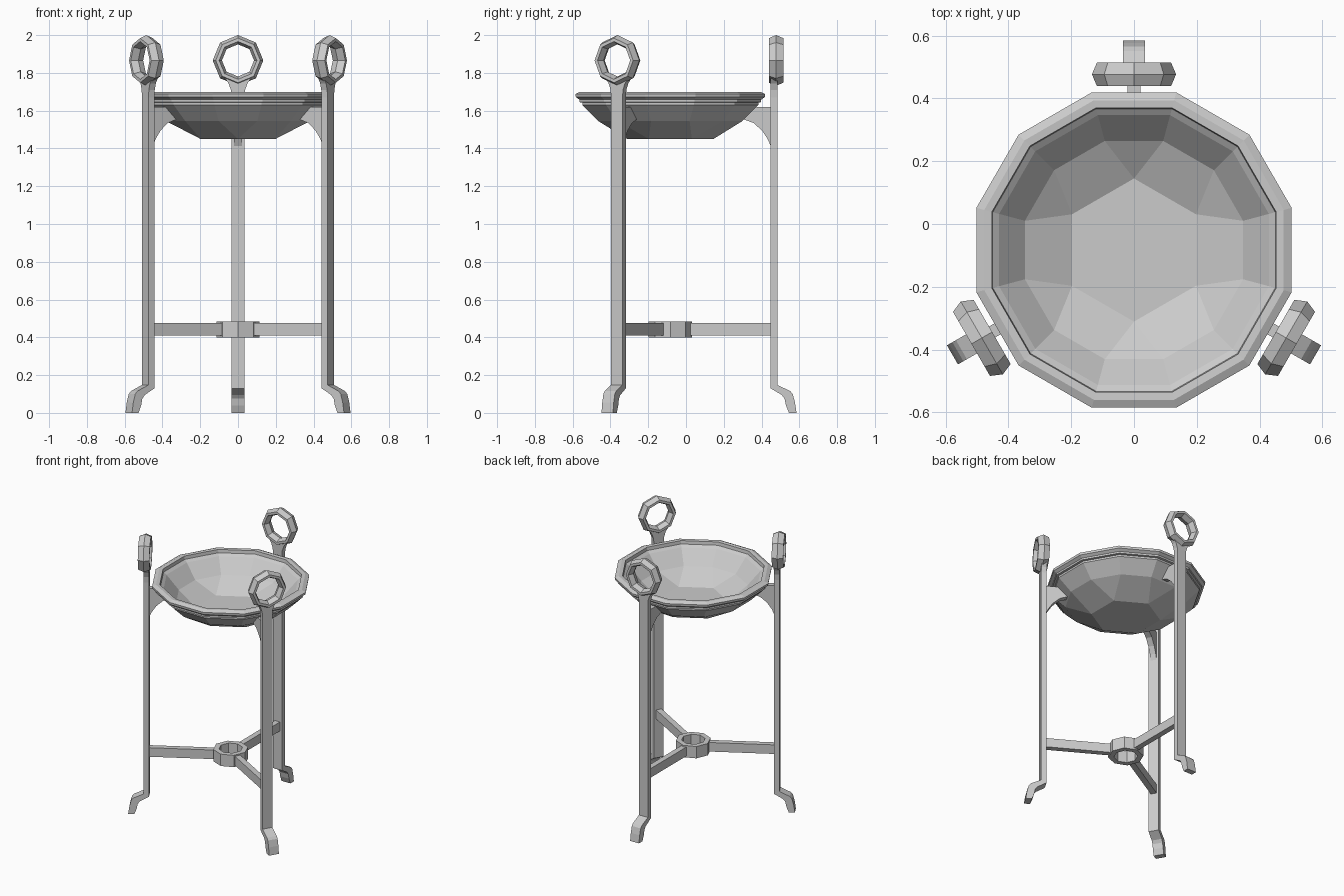
import bpy, bmesh, math
from mathutils import Matrix, Vector

cube = bpy.data.objects.get("Cube")
if cube:
    bpy.data.objects.remove(cube, do_unlink=True)

CENTRE = Matrix.Translation((0, -0.083, 0))   # axis of the tripod

metal = bpy.data.materials.new("grey metal")
metal.use_nodes = True
GREY = (0.6, 0.6, 0.6, 1)
metal.diffuse_color = GREY
metal.node_tree.nodes["Principled BSDF"].inputs["Base Color"].default_value = GREY


def finish(name, bm, matrix):
    bmesh.ops.recalc_face_normals(bm, faces=bm.faces)
    bm.transform(matrix)
    mesh = bpy.data.meshes.new(name)
    bm.to_mesh(mesh)
    bm.free()
    mesh.materials.append(metal)
    obj = bpy.data.objects.new(name, mesh)
    bpy.context.collection.objects.link(obj)
    return obj


def prism(name, outline, direction, matrix):
    """Extrude a flat outline, given as 3D points, along a direction."""
    bm = bmesh.new()
    face = bm.faces.new([bm.verts.new(p) for p in outline])
    new = bmesh.ops.extrude_face_region(bm, geom=[face], use_keep_orig=True)["geom"]
    bmesh.ops.translate(bm, vec=direction,
                        verts=[v for v in new if isinstance(v, bmesh.types.BMVert)])
    return finish(name, bm, matrix)


def side_prism(name, outline, half_width, matrix):
    """Outline in (radius, height), extruded sideways."""
    pts = [(-half_width, r, z) for r, z in outline]
    return prism(name, pts, Vector((2 * half_width, 0, 0)), matrix)


def circle(bm, count, radius, z, phase):
    return [bm.verts.new((radius * math.cos(phase + math.tau * i / count),
                          radius * math.sin(phase + math.tau * i / count), z))
            for i in range(count)]


def bridge(bm, a, b):
    n = len(a)
    for i in range(n):
        j = (i + 1) % n
        bm.faces.new((a[i], a[j], b[j], b[i]))


def lathe_ring(name, profile, count, phase, matrix):
    """Closed (radius, height) profile turned into a faceted ring."""
    bm = bmesh.new()
    loops = [circle(bm, count, r, z, phase) for r, z in profile]
    for a, b in zip(loops, loops[1:] + loops[:1]):
        bridge(bm, a, b)
    return finish(name, bm, matrix)


# Bowl: twelve-sided wall closing onto a six-sided floor, inside and out
def build_bowl():
    bm = bmesh.new()
    step = math.radians(15)
    profile = [(0.36, 1.565), (0.445, 1.66), (0.466, 1.675), (0.469, 1.698),
               (0.494, 1.70), (0.52, 1.688), (0.518, 1.672), (0.498, 1.658),
               (0.498, 1.645), (0.482, 1.643), (0.482, 1.63), (0.395, 1.545)]
    loops = [circle(bm, 12, r, z, step) for r, z in profile]
    for a, b in zip(loops, loops[1:]):
        bridge(bm, a, b)
    for wall, radius, z in ((loops[0], 0.228, 1.485), (loops[-1], 0.228, 1.45)):
        floor = circle(bm, 6, radius, z, 2 * step)
        bm.faces.new(floor)
        for i in range(6):
            a, b, c = wall[2 * i], wall[2 * i + 1], wall[(2 * i + 2) % 12]
            bm.faces.new((a, b, floor[i]))
            bm.faces.new((b, c, floor[(i + 1) % 6], floor[i]))
    finish("bowl", bm, CENTRE)


build_bowl()

# Hub ring joining the braces
lathe_ring("hub_ring", [(0.115, 0.40), (0.115, 0.485), (0.078, 0.485), (0.078, 0.40)],
           8, 0, CENTRE)

# Part outlines shared by the three legs
LEG = [(0.531, 1.67), (0.531, 0.13), (0.59, 0.095), (0.605, 0.075), (0.612, 0.04),
       (0.628, 0), (0.668, 0), (0.66, 0.055), (0.648, 0.1), (0.635, 0.115),
       (0.567, 0.148), (0.567, 1.67)]
BRACKET = [(0.535, 1.62), (0.44, 1.62), (0.385, 1.555), (0.44, 1.535),
           (0.485, 1.495), (0.515, 1.45), (0.535, 1.405)]
BRACE = [(0.10, 0.41), (0.54, 0.41), (0.54, 0.475), (0.10, 0.475)]
HALF_NECK = [(0.035, 1.67), (0.038, 1.71), (0.05, 1.745), (0.075, 1.78)]
LOOP = [(0.134, 0), (0.118, 0.038), (0.1, 0.038), (0.085, 0),
        (0.1, -0.038), (0.118, -0.038)]

for label, angle in (("back", 0), ("right", 120), ("left", 240)):
    place = CENTRE @ Matrix.Rotation(math.radians(angle), 4, "Z")
    side_prism(label + "_leg", LEG, 0.035, place)
    side_prism(label + "_bracket", BRACKET, 0.02, place)
    side_prism(label + "_brace", BRACE, 0.02, place)
    # Flared neck under the loop
    neck = HALF_NECK + [(0, 1.75)] + [(-x, z) for x, z in reversed(HALF_NECK)]
    prism(label + "_neck", [(x, 0.531, z) for x, z in neck], Vector((0, 0.036, 0)), place)
    # Upright eight-sided loop on top
    upright = Matrix.Translation((0, 0.56, 1.866)) @ Matrix.Rotation(math.pi / 2, 4, "X")
    lathe_ring(label + "_loop", LOOP, 8, 0, place @ upright)
